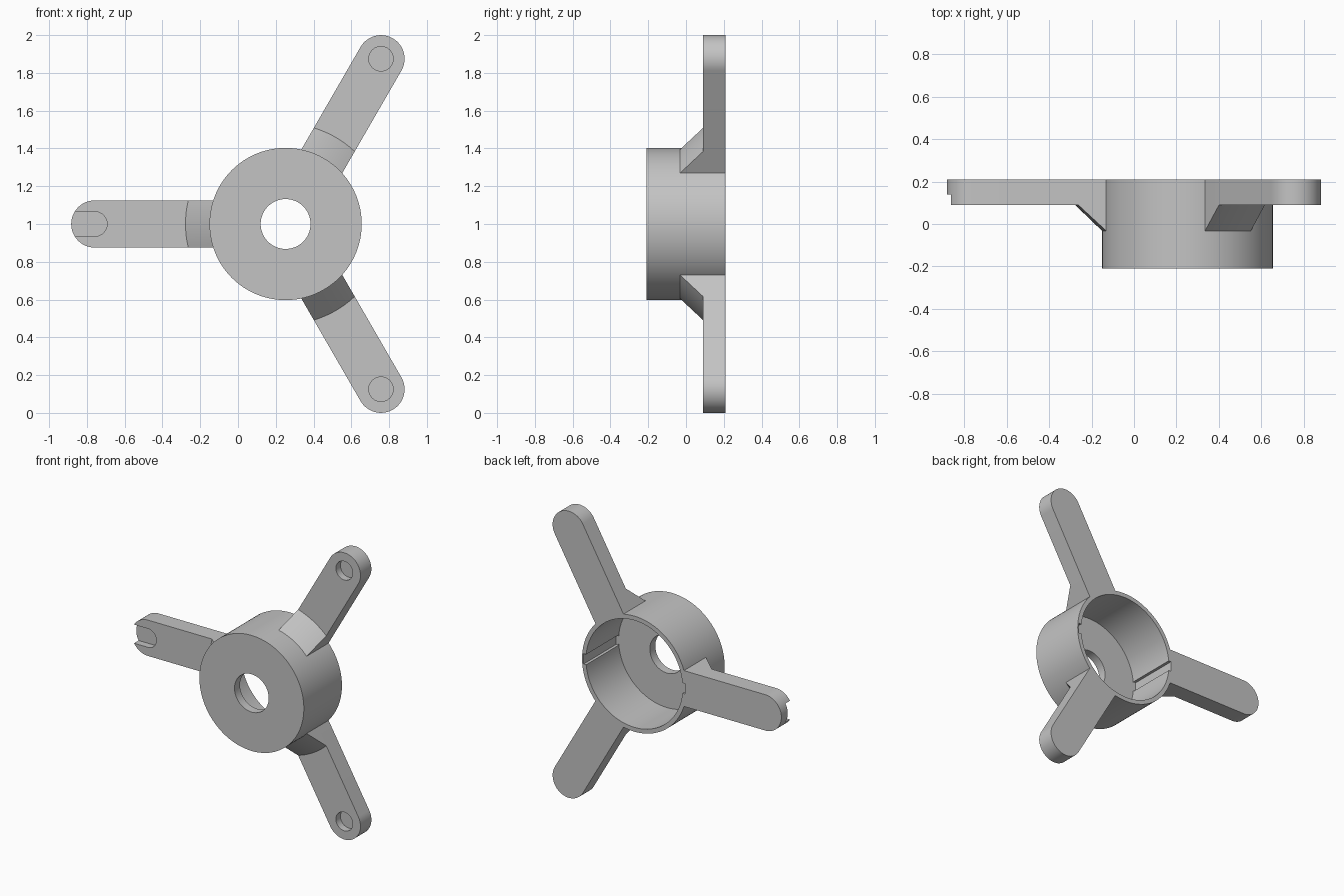
import bpy
import bmesh
from math import sin, cos, pi, sqrt, radians
from mathutils import Matrix, Vector

cube = bpy.data.objects.get("Cube")
if cube:
    bpy.data.objects.remove(cube, do_unlink=True)

grey = bpy.data.materials.new("plain_grey")
grey.use_nodes = True
GREY = (0.55, 0.55, 0.55, 1)
grey.diffuse_color = GREY
grey.node_tree.nodes["Principled BSDF"].inputs["Base Color"].default_value = GREY

# Main dimensions
FRONT, BACK = -0.21, 0.21
ARM_FRONT, POCKET_FLOOR = 0.09, 0.14
HUB_R, BORE_R, HOLE_R, FLOOR_Y = 0.403, 0.373, 0.132, -0.15
REACH, HALF_W, POCKET_R = 1.01, 0.125, 0.065
ROOT_R, GUSSET_R, GUSSET_Y = 0.4, 0.53, -0.035
CENTRE = Matrix.Translation((0.252, 0, 1))


def make_object(name, bm, matrix):
    bmesh.ops.recalc_face_normals(bm, faces=bm.faces)
    mesh = bpy.data.meshes.new(name)
    bm.to_mesh(mesh)
    bm.free()
    mesh.transform(matrix)
    mesh.materials.append(grey)
    obj = bpy.data.objects.new(name, mesh)
    bpy.context.collection.objects.link(obj)
    return obj


def loft(name, rings, matrix, closed=False):
    """Skin a row of matching closed rings, with end caps unless closed."""
    bm = bmesh.new()
    rows = [[bm.verts.new(p) for p in ring] for ring in rings]
    count = len(rows[0])
    pairs = list(zip(rows, rows[1:])) + ([(rows[-1], rows[0])] if closed else [])
    for a, b in pairs:
        for i in range(count):
            j = (i + 1) % count
            bm.faces.new((a[i], a[j], b[j], b[i]))
    if not closed:
        bm.faces.new(rows[0])
        bm.faces.new(rows[-1])
    return make_object(name, bm, matrix)


def prism(name, outline, y0, y1, matrix):
    return loft(name, [[(x, y, z) for x, z in outline] for y in (y0, y1)], matrix)


def arc(cx, r, start, end, steps):
    angles = [start + (end - start) * i / steps for i in range(steps + 1)]
    return [(cx + r * cos(a), r * sin(a)) for a in angles]


def cut(obj, cutter):
    mod = obj.modifiers.new("cut", "BOOLEAN")
    mod.operation, mod.solver, mod.object = "DIFFERENCE", "EXACT", cutter
    cutter.hide_render = True
    graph = bpy.context.evaluated_depsgraph_get()
    mesh = bpy.data.meshes.new_from_object(obj.evaluated_get(graph))
    obj.modifiers.clear()
    obj.data = mesh
    bpy.data.objects.remove(cutter, do_unlink=True)


# Hub: a cup open at the back with a hole through its floor
profile = [(HOLE_R, FRONT), (HUB_R, FRONT), (HUB_R, BACK),
           (BORE_R, BACK), (BORE_R, FLOOR_Y), (HOLE_R, FLOOR_Y)]
SEG = 96
rings = [[(r * cos(a), y, r * sin(a)) for r, y in profile]
         for a in (2 * pi * i / SEG for i in range(SEG))]
hub = loft("hub", rings, CENTRE, closed=True)

# Two shallow key grooves along the bore
for side in (-1, 1):
    x0, x1 = side * 0.33, side * (BORE_R + 0.018)
    groove = [(x0, -0.036), (x1, -0.036), (x1, 0.036), (x0, 0.036)]
    cut(hub, prism("groove_cutter", groove, FLOOR_Y + 0.001, BACK + 0.1, CENTRE))
parts = [hub]

# Arms with round tips, each with a pocket and a sloping gusset
root = sqrt(ROOT_R ** 2 - HALF_W ** 2)
half_angle = Vector((root, HALF_W)).angle(Vector((1, 0)))
outline = (arc(REACH, HALF_W, -pi / 2, pi / 2, 32)
           + arc(0, ROOT_R, half_angle, -half_angle, 12))

for name, angle in (("upper_left", 60), ("lower_left", -60), ("right", 180)):
    place = CENTRE @ Matrix.Rotation(radians(-angle), 4, "Y")
    arm = prism(name + "_arm", outline, ARM_FRONT, BACK, place)

    # Round pocket, or a slot running out through the tip
    if name == "right":
        pocket = arc(REACH, POCKET_R, pi / 2, 3 * pi / 2, 24)
        pocket += [(REACH + 0.3, -POCKET_R), (REACH + 0.3, POCKET_R)]
    else:
        pocket = arc(REACH, POCKET_R, 0, 2 * pi, 40)[:-1]
    cut(arm, prism("pocket_cutter", pocket, 0, POCKET_FLOOR, place))

    # Gusset: a slice of a cone around the hub
    slices = []
    for i in range(13):
        w = HALF_W * (i / 6 - 1)
        inner = sqrt(ROOT_R ** 2 - w * w)
        outer = sqrt(GUSSET_R ** 2 - w * w)
        slices.append([(inner, ARM_FRONT, w), (outer, ARM_FRONT, w),
                       (inner, GUSSET_Y, w)])
    parts += [arm, loft(name + "_gusset", slices, place)]

# Smooth the round walls and keep the edges sharp
bpy.ops.object.select_all(action="DESELECT")
for obj in parts:
    obj.select_set(True)
bpy.context.view_layer.objects.active = hub
bpy.ops.object.shade_smooth_by_angle(angle=radians(30))
